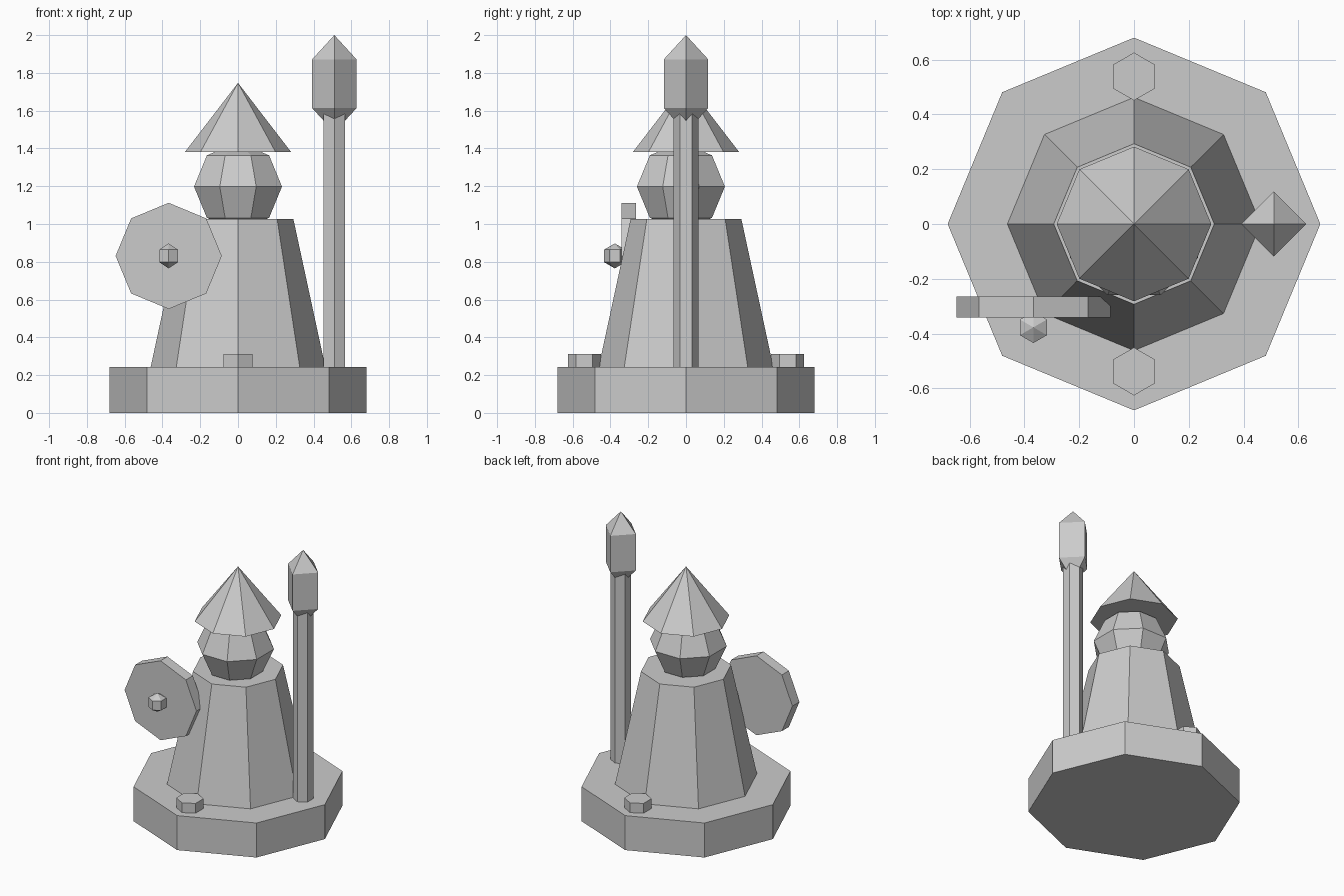
import bpy, bmesh
from math import sin, cos, pi
from mathutils import Matrix

if "Cube" in bpy.data.objects:
    bpy.data.objects.remove(bpy.data.objects["Cube"])


def lathe(name, sides, profile, loc=(0, 0, 0), turn=0.0, tilt=0.0):
    """Faceted solid of revolution from (radius, z) pairs; first corner on +y."""
    bm = bmesh.new()
    rings = []
    for r, z in profile:
        if r == 0:
            rings.append([bm.verts.new((0, 0, z))] * sides)
        else:
            rings.append([bm.verts.new((r * sin(a), r * cos(a), z))
                          for a in (2 * pi * i / sides + turn for i in range(sides))])
    for low, high in zip(rings, rings[1:]):
        for i in range(sides):
            j = (i + 1) % sides
            quad = dict.fromkeys((low[i], low[j], high[j], high[i]))
            bm.faces.new(list(quad))
    for ring, (r, z) in ((rings[0], profile[0]), (rings[-1], profile[-1])):
        if r > 0:
            bm.faces.new(ring)
    bmesh.ops.recalc_face_normals(bm, faces=bm.faces)
    bm.transform(Matrix.Translation(loc) @ Matrix.Rotation(tilt, 4, 'X'))
    mesh = bpy.data.meshes.new(name)
    bm.to_mesh(mesh)
    bm.free()
    obj = bpy.data.objects.new(name, mesh)
    bpy.context.collection.objects.link(obj)
    return obj


def ball(name, sides, bands, radius, height, loc, turn=0.0):
    """Low-poly sphere with a given number of bands between the poles."""
    profile = [(0 if k in (0, bands) else radius * sin(pi * k / bands),
                -height * cos(pi * k / bands)) for k in range(bands + 1)]
    return lathe(name, sides, profile, loc, turn)


# Plinth and robed body
lathe("base", 8, [(0.68, 0), (0.68, 0.244)])
lathe("body", 8, [(0.462, 0.244), (0.293, 1.027)])

# Head and pointed hat
ball("head", 8, 4, 0.252, 0.234, (0, -0.027, 1.198), turn=pi / 8)
lathe("hat", 8, [(0.282, 1.38), (0, 1.747)])

# Staff with elongated crystal
lathe("staff", 6, [(0.066, 0.244), (0.066, 1.62)], (0.51, 0, 0))
ball("staff_crystal", 4, 3, 0.136, 0.2575, (0.51, 0, 1.7425))

# Round shield facing forward, with its boss
lathe("shield", 8, [(0.281, -0.039), (0.281, 0.039)], (-0.367, -0.303, 0.831), tilt=pi / 2)
ball("shield_boss", 6, 3, 0.066, 0.066, (-0.367, -0.377, 0.831))

# Small studs front and back on the plinth
for side, label in ((-1, "front"), (1, "back")):
    lathe(label + "_stud", 6, [(0.0875, 0.244), (0.0875, 0.313)], (0, side * 0.538, 0))
